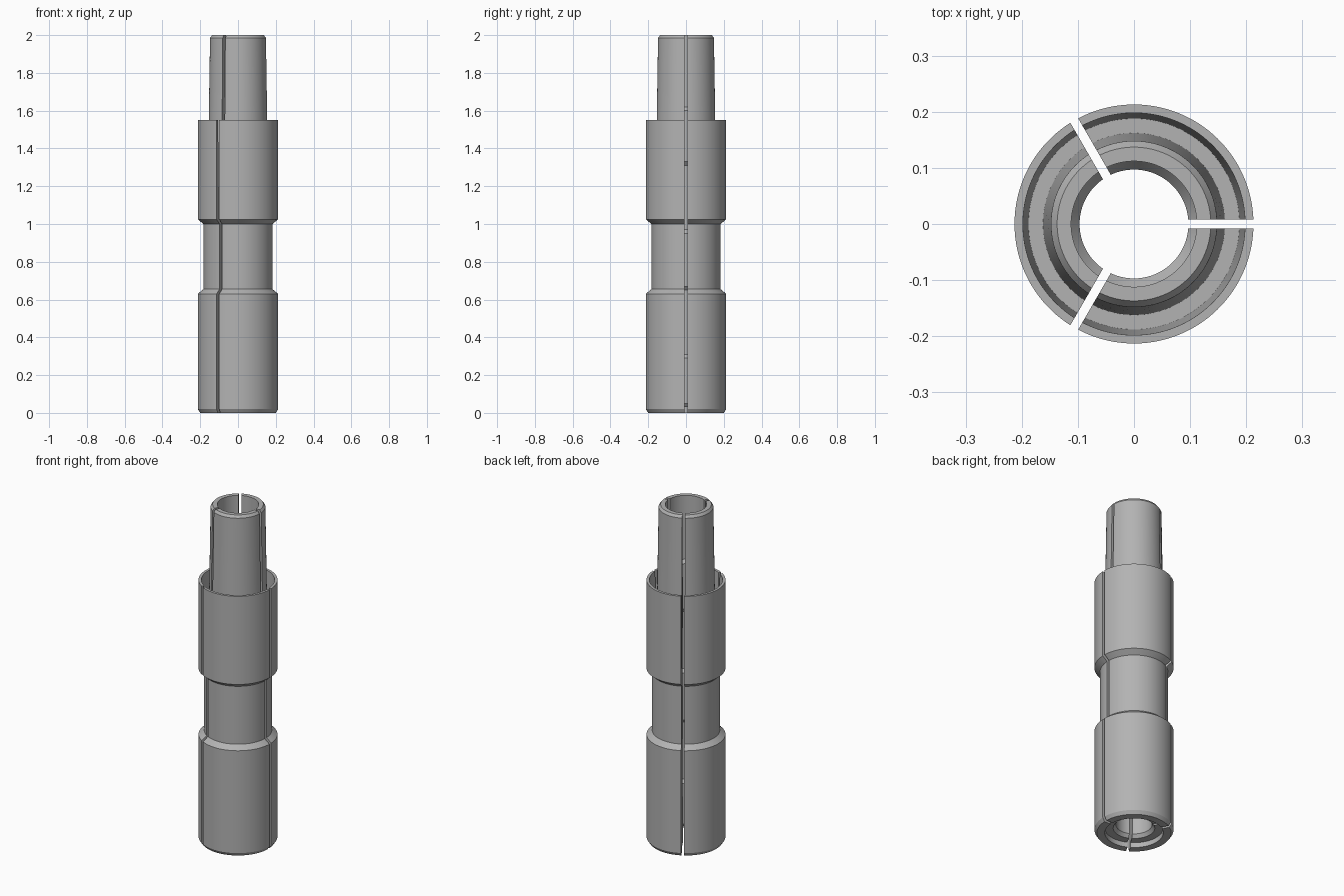
import bpy, bmesh, math

if "Cube" in bpy.data.objects:
    bpy.data.objects.remove(bpy.data.objects["Cube"])

HALF_SLIT = 0.008   # half width of the gap between jaws
SEGMENTS = 40       # arc steps per jaw

# closed (radius, height) section of one jaw
outside = [(0.200, 0.0), (0.213, 0.02), (0.213, 0.63), (0.183, 0.655),
           (0.183, 1.0), (0.213, 1.025), (0.213, 1.55), (0.198, 1.55),
           (0.188, 1.10), (0.162, 1.10), (0.148, 1.985), (0.137, 2.0)]
bore = [(0.112, 2.0), (0.112, 1.62), (0.097, 1.60)]
# gripping lands separated by relief grooves
for top, bottom in ((1.33, 0.97), (0.67, 0.31)):
    bore += [(0.097, top), (0.112, top - 0.02),
             (0.112, bottom), (0.097, bottom - 0.02)]
# shallow counterbore in the foot
foot = [(0.097, 0.05), (0.112, 0.03), (0.157, 0.03), (0.157, 0.0)]
section = outside + bore + foot

steel = bpy.data.materials.new("steel_grey")
steel.diffuse_color = (0.45, 0.45, 0.45, 1)
steel.use_nodes = True
steel.node_tree.nodes["Principled BSDF"].inputs["Base Color"].default_value = steel.diffuse_color


def make_jaw(name, start):
    """Sweep the section over a third of a turn, with flat parallel slit walls."""
    bm = bmesh.new()
    rings = []
    for i in range(SEGMENTS + 1):
        ring = []
        for r, z in section:
            trim = math.asin(HALF_SLIT / r)
            a = start + trim + (math.tau / 3 - 2 * trim) * i / SEGMENTS
            ring.append(bm.verts.new((r * math.cos(a), r * math.sin(a), z)))
        rings.append(ring)
    n = len(section)
    for a, b in zip(rings, rings[1:]):
        for k in range(n):
            m = (k + 1) % n
            bm.faces.new((a[k], b[k], b[m], a[m]))
    bm.faces.new(rings[0])
    bm.faces.new(rings[-1][::-1])
    bmesh.ops.recalc_face_normals(bm, faces=bm.faces)
    mesh = bpy.data.meshes.new(name)
    bm.to_mesh(mesh)
    bm.free()
    mesh.materials.append(steel)
    obj = bpy.data.objects.new(name, mesh)
    bpy.context.collection.objects.link(obj)
    bpy.ops.object.select_all(action='DESELECT')
    obj.select_set(True)
    bpy.context.view_layer.objects.active = obj
    bpy.ops.object.shade_smooth_by_angle(angle=math.radians(20))


# three matching jaws around the axis
for j in range(3):
    make_jaw(f"collet_jaw_{j + 1}", j * math.tau / 3)
